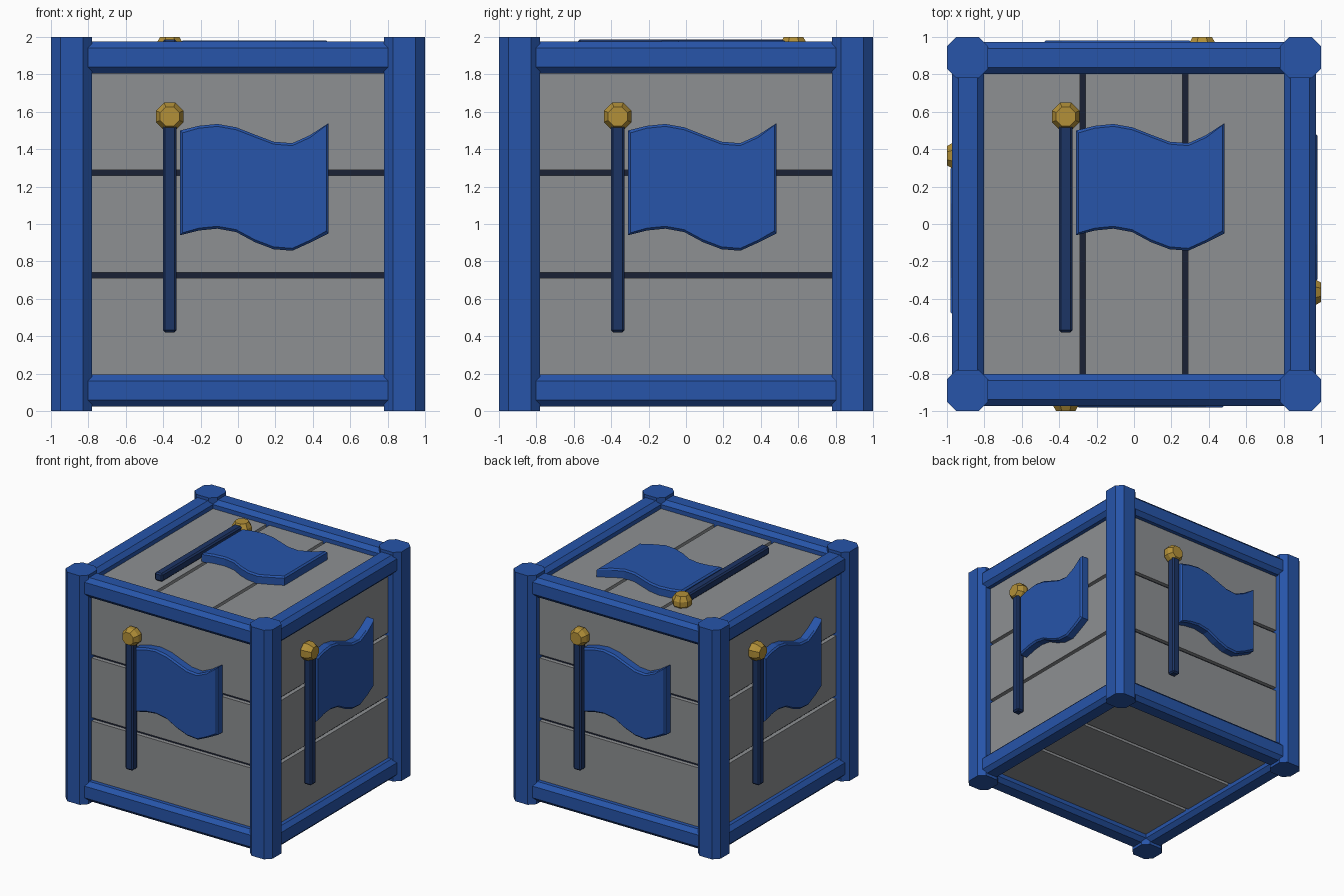
import bpy, bmesh
from math import radians, pi, cos, sin
from mathutils import Matrix, Vector

if "Cube" in bpy.data.objects:
    bpy.data.objects.remove(bpy.data.objects["Cube"])


def material(name, rgb):
    m = bpy.data.materials.new(name)
    m.diffuse_color = (*rgb, 1)
    m.use_nodes = True
    m.node_tree.nodes["Principled BSDF"].inputs["Base Color"].default_value = m.diffuse_color
    return m


BLUE = material("blue_paint", (0.02, 0.09, 0.40))
NAVY = material("navy_paint", (0.012, 0.035, 0.13))
DARK = material("dark_gap", (0.01, 0.015, 0.035))
GOLD = material("gold", (0.45, 0.28, 0.04))
GREY = material("grey_panel", (0.27, 0.28, 0.29))
CENTRE = Matrix.Translation((0, 0, 1))   # parts are laid out around the cube centre


def finish(name, bm, mat, matrix):
    bmesh.ops.recalc_face_normals(bm, faces=bm.faces)
    mesh = bpy.data.meshes.new(name)
    bm.to_mesh(mesh)
    bm.free()
    mesh.transform(CENTRE @ matrix)
    mesh.materials.append(mat)
    ob = bpy.data.objects.new(name, mesh)
    bpy.context.collection.objects.link(ob)
    return ob


def prism(outline, sections):
    """Closed solid from an outline function repeated at each section."""
    bm = bmesh.new()
    rings = [[bm.verts.new(p) for p in outline(s)] for s in sections]
    n = len(rings[0])
    for a, b in zip(rings, rings[1:]):
        for i in range(n):
            bm.faces.new((a[i], a[(i + 1) % n], b[(i + 1) % n], b[i]))
    bm.faces.new(rings[0])
    bm.faces.new(rings[-1])
    return bm


def box(name, lo, hi, mat, matrix, bevel=0):
    lo, hi = Vector(lo), Vector(hi)
    bm = bmesh.new()
    bmesh.ops.create_cube(bm, size=1, matrix=Matrix.Translation((lo + hi) / 2)
                          @ Matrix.Diagonal((*(hi - lo), 1)))
    if bevel:
        bmesh.ops.bevel(bm, geom=bm.edges[:], offset=bevel, segments=1, affect='EDGES')
    return finish(name, bm, mat, matrix)


def beam(name, width, chamfer, length, matrix):
    """Chamfered square bar along local z."""
    h, c = width / 2, width / 2 - chamfer
    pts = [(h, -c), (h, c), (c, h), (-c, h), (-h, c), (-h, -c), (-c, -h), (c, -h)]
    bm = prism(lambda z: [(x, y, z) for x, y in pts], (-length / 2, length / 2))
    return finish(name, bm, BLUE, matrix)


def planks(name, face):
    edges = [-0.86, -0.275, 0.275, 0.86]
    for i in range(3):
        box(f"{name}_plank_{i + 1}", (-0.86, -0.905, edges[i] + 0.015),
            (0.86, -0.86, edges[i + 1] - 0.015), GREY, face)


WAVE = [(-0.31, 0.50), (-0.21, 0.525), (-0.11, 0.535), (-0.01, 0.517), (0.09, 0.478),
        (0.19, 0.44), (0.29, 0.432), (0.385, 0.475), (0.485, 0.54)]


def flag(name, face):
    # pole
    box(f"{name}_flag_pole", (-0.402, -0.987, -0.58), (-0.328, -0.915, 0.53), NAVY, face, 0.012)

    # waving cloth with a narrow chamfer towards the viewer
    def cloth(s):
        y, inset = s
        top = [(x, z - inset) for x, z in WAVE]
        low = [(x, z - 0.56 - 0.015 * (x > 0.05) + inset) for x, z in WAVE]
        low[-1] = (0.485, -0.05 + inset)
        pts = top + low[::-1]
        return [(min(max(x, -0.31 + inset), 0.485 - inset), y, z) for x, z in pts]
    finish(f"{name}_flag_cloth",
           prism(cloth, [(-0.90, 0), (-0.967, 0), (-0.98, 0.013)]), BLUE, face)

    # faceted knob on the pole
    def ring(s):
        y, r = s
        return [(-0.365 + r * cos(a), y, 0.575 + r * sin(a))
                for a in [(k + 0.5) * pi / 4 for k in range(8)]]
    finish(f"{name}_pole_knob",
           prism(ring, [(-0.88, 0.055), (-0.92, 0.08), (-0.96, 0.08), (-1.0, 0.056)]), GOLD, face)


# dark core seen through the gaps
box("inner_core", (-0.87,) * 3, (0.87,) * 3, DARK, Matrix())

# corner posts
for sx in (-1, 1):
    for sy in (-1, 1):
        beam("corner_post", 0.22, 0.05, 2.0, Matrix.Translation((0.89 * sx, 0.89 * sy, 0)))

# four walls: rails, planks and flag
for k, side in enumerate(("front", "right", "back", "left")):
    face = Matrix.Rotation(k * pi / 2, 4, 'Z')
    for z, level in ((0.89, "top"), (-0.89, "bottom")):
        beam(f"{side}_{level}_rail", 0.17, 0.034, 1.76,
             face @ Matrix.Translation((0, -0.888, z)) @ Matrix.Rotation(pi / 2, 4, 'Y'))
    planks(side, face)
    flag(side, face)

# lid with a flag, and plain underside
lid = Matrix.Rotation(radians(-90), 4, 'X')
planks("lid", lid @ Matrix.Rotation(pi / 2, 4, 'Y'))
flag("lid", lid)
planks("underside", Matrix.Rotation(radians(90), 4, 'X'))
